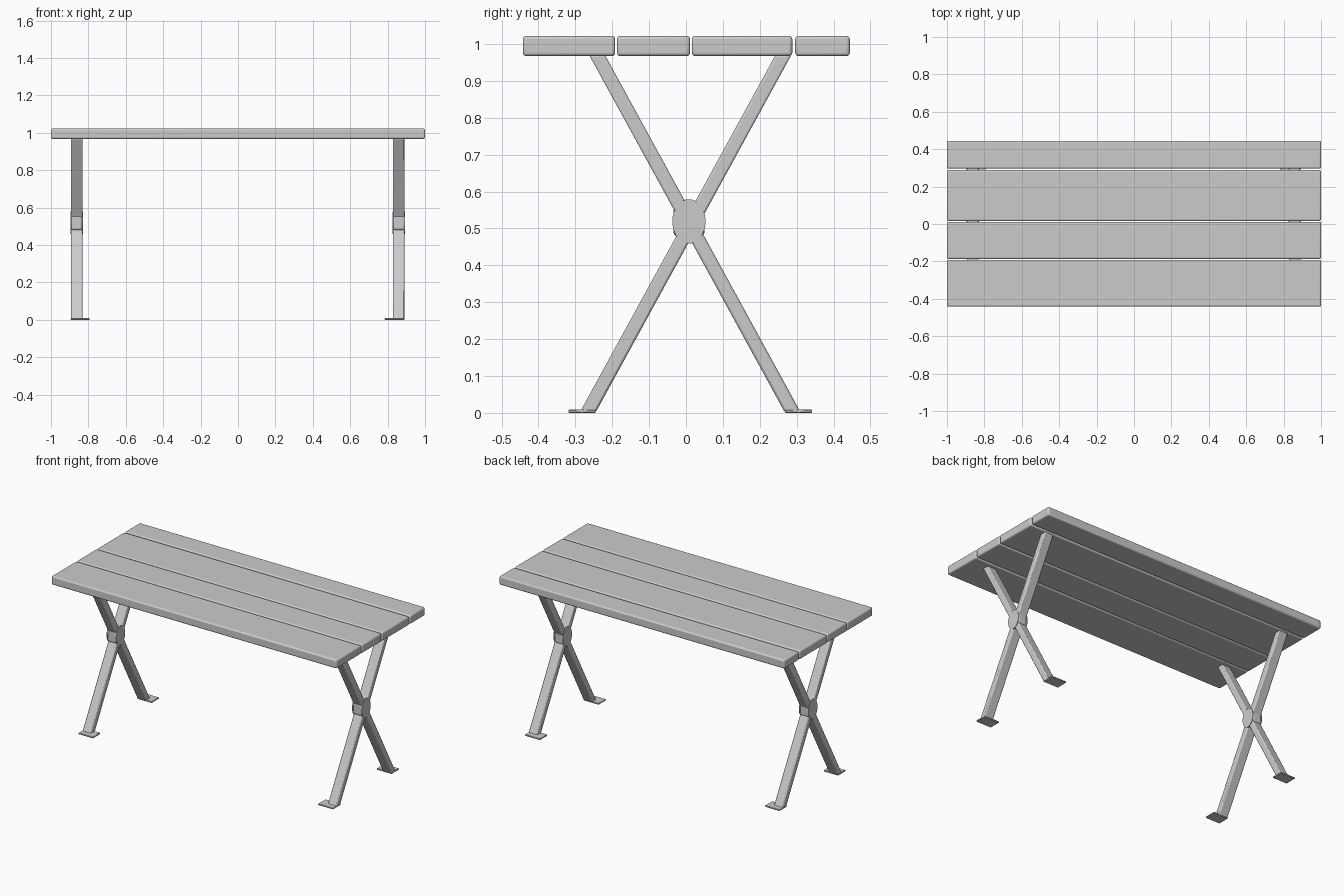
import bpy, bmesh, math

if "Cube" in bpy.data.objects:
    bpy.data.objects.remove(bpy.data.objects["Cube"])


def finish(obj, bevel, segments=3):
    if bevel:
        m = obj.modifiers.new("Bevel", "BEVEL")
        m.width = bevel
        m.segments = segments
        m.limit_method = 'ANGLE'
    bpy.ops.object.select_all(action='DESELECT')
    obj.select_set(True)
    bpy.context.view_layer.objects.active = obj
    bpy.ops.object.shade_smooth_by_angle(angle=math.radians(40))
    return obj


def prism(name, profile, x0, x1, bevel=0.0, segments=3):
    """Extrude a closed (y, z) profile along x."""
    bm = bmesh.new()
    face = bm.faces.new([bm.verts.new((x0, y, z)) for y, z in profile])
    ext = bmesh.ops.extrude_face_region(bm, geom=[face])
    moved = [v for v in ext["geom"] if isinstance(v, bmesh.types.BMVert)]
    bmesh.ops.translate(bm, verts=moved, vec=(x1 - x0, 0, 0))
    bmesh.ops.recalc_face_normals(bm, faces=bm.faces)
    mesh = bpy.data.meshes.new(name)
    bm.to_mesh(mesh)
    bm.free()
    obj = bpy.data.objects.new(name, mesh)
    bpy.context.collection.objects.link(obj)
    return finish(obj, bevel, segments)


def rect(y0, y1, z0, z1):
    return [(y0, z0), (y1, z0), (y1, z1), (y0, z1)]


# Tabletop planks of uneven width
for i, (y0, y1) in enumerate([(-0.442, -0.192), (-0.187, 0.011),
                              (0.016, 0.288), (0.296, 0.444)]):
    prism(f"plank_{i + 1}", rect(y0, y1, 0.967, 1.022), -1, 1, 0.009)

# Two X-shaped leg frames
HALF = 0.0215          # half of the horizontal bar width in y
ellipse = [(0.008 + 0.045 * math.cos(a), 0.519 + 0.06 * math.sin(a))
           for a in (2 * math.pi * k / 32 for k in range(32))]

for side, xc in (("left", -0.862), ("right", 0.859)):
    x0, x1 = xc - 0.031, xc + 0.031
    # Crossing bars, cut level at floor and tabletop
    for bar, top, bottom in (("front_top", -0.241, 0.289), ("back_top", 0.264, -0.266)):
        prism(f"{side}_leg_{bar}",
              [(bottom - HALF, 0.002), (bottom + HALF, 0.002),
               (top + HALF, 0.97), (top - HALF, 0.97)], x0, x1, 0.006, 2)
    # Hub block with oval cover plates
    prism(f"{side}_hub_block", rect(-0.034, 0.05, 0.48, 0.557), x0 + 0.001, x1 - 0.001, 0.01)
    prism(f"{side}_hub_cover_outer", ellipse, x0 - 0.003, x0 + 0.004)
    prism(f"{side}_hub_cover_inner", ellipse, x1 - 0.004, x1 + 0.003)
    # Foot plates reaching inward and outward from the bars
    fx0, fx1 = (x0 - 0.002, x0 + 0.1) if xc < 0 else (x1 - 0.106, x1)
    prism(f"{side}_front_foot", rect(-0.319, -0.245, 0, 0.009), fx0, fx1, 0.002, 1)
    prism(f"{side}_back_foot", rect(0.268, 0.342, 0, 0.009), fx0, fx1, 0.002, 1)
